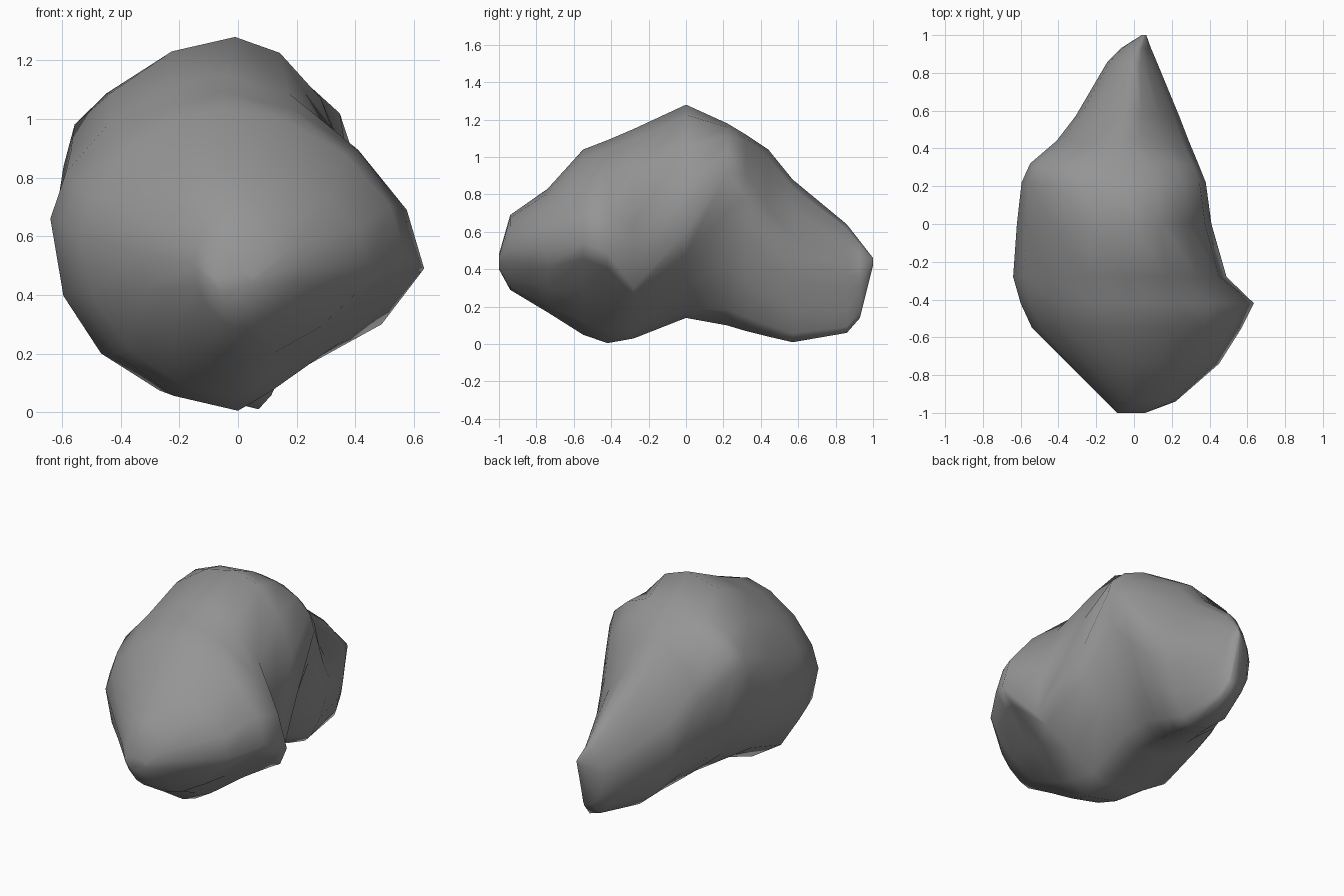
import bpy
import bmesh
import math

default_cube = bpy.data.objects.get("Cube")
if default_cube:
    bpy.data.objects.remove(default_cube, do_unlink=True)

# Stone material
stone = bpy.data.materials.new("stone grey")
stone.use_nodes = True
grey = (0.3, 0.3, 0.3, 1)
stone.diffuse_color = grey
stone.node_tree.nodes["Principled BSDF"].inputs["Base Color"].default_value = grey

# Fullness of each quarter: upper right, upper left, lower left, lower right
FORMS = {
    "nose": (2, 1.8, 1.8, 1.5),
    "front": (1.75, 1.65, 1.9, 1.1),
    "flank": (2.1, 1.7, 2.2, 1),
    "crown": (1.9, 1.85, 2.2, 1.4),
    "shoulder": (2, 2.2, 1.9, 1.4),
    "tail": (1.5, 1.6, 2, 1.4),
}

# Cross-sections from front to back:
# form, y, then (x, z) of the left-hand, top, right-hand and bottom extremes
SECTIONS = [
    ("nose", -1, (-.09, .45), (-.03, .48), (.06, .45), (-.03, .40)),
    ("nose", -.94, (-.15, .50), (0, .69), (.22, .50), (0, .29)),
    ("nose", -.74, (-.35, .55), (-.04, .83), (.45, .50), (0, .17)),
    ("front", -.55, (-.54, .60), (-.05, 1.04), (.57, .54), (0, .05)),
    ("front", -.42, (-.60, .64), (-.05, 1.09), (.635, .49), (0, .005)),
    ("flank", -.28, (-.64, .66), (-.04, 1.15), (.49, .30), (0, .03)),
    ("crown", 0, (-.62, .68), (-.01, 1.28), (.41, .60), (-.02, .14)),
    ("shoulder", .22, (-.595, .84), (-.05, 1.18), (.38, .92), (0, .10)),
    ("shoulder", .32, (-.55, .90), (-.06, 1.12), (.34, .78), (.02, .07)),
    ("tail", .44, (-.41, .74), (-.06, 1.04), (.29, .60), (.05, .04)),
    ("tail", .57, (-.31, .50), (-.04, .88), (.24, .45), (.07, .01)),
    ("tail", .86, (-.14, .38), (0, .64), (.12, .37), (.07, .06)),
    ("tail", .93, (-.07, .36), (.02, .55), (.09, .36), (.06, .14)),
    ("tail", 1, (.04, .44), (.055, .46), (.065, .44), (.05, .42)),
]
STEPS = 4


def ring_points(form, y, left, top, right, bottom):
    """Four rounded quarters joining the extremes of one cross-section."""
    quarters = ((right, top), (top, left), (left, bottom), (bottom, right))
    for index, (start, end) in enumerate(quarters):
        # The quarter's centre takes x from its top/bottom, z from its side
        side_first = index % 2 == 0
        side, pole = (start, end) if side_first else (end, start)
        power = 2 / FORMS[form][index]
        for step in range(STEPS):
            angle = step / STEPS * math.pi / 2
            first, second = math.cos(angle) ** power, math.sin(angle) ** power
            across, rise = (first, second) if side_first else (second, first)
            yield (pole[0] + (side[0] - pole[0]) * across, y,
                   side[1] + (pole[1] - side[1]) * rise)


# Rock body: loft the rings and close both ends
bm = bmesh.new()
rings = [[bm.verts.new(p) for p in ring_points(*s)] for s in SECTIONS]
count = len(rings[0])
for ring, following in zip(rings, rings[1:]):
    for i in range(count):
        j = (i + 1) % count
        bm.faces.new((ring[i], ring[j], following[j], following[i]))
for end_ring in (rings[0], rings[-1]):
    bm.faces.new(end_ring)
bmesh.ops.recalc_face_normals(bm, faces=bm.faces)
for face in bm.faces:
    face.smooth = True

mesh = bpy.data.meshes.new("rock")
bm.to_mesh(mesh)
bm.free()
mesh.materials.append(stone)
rock = bpy.data.objects.new("rock", mesh)
bpy.context.collection.objects.link(rock)
